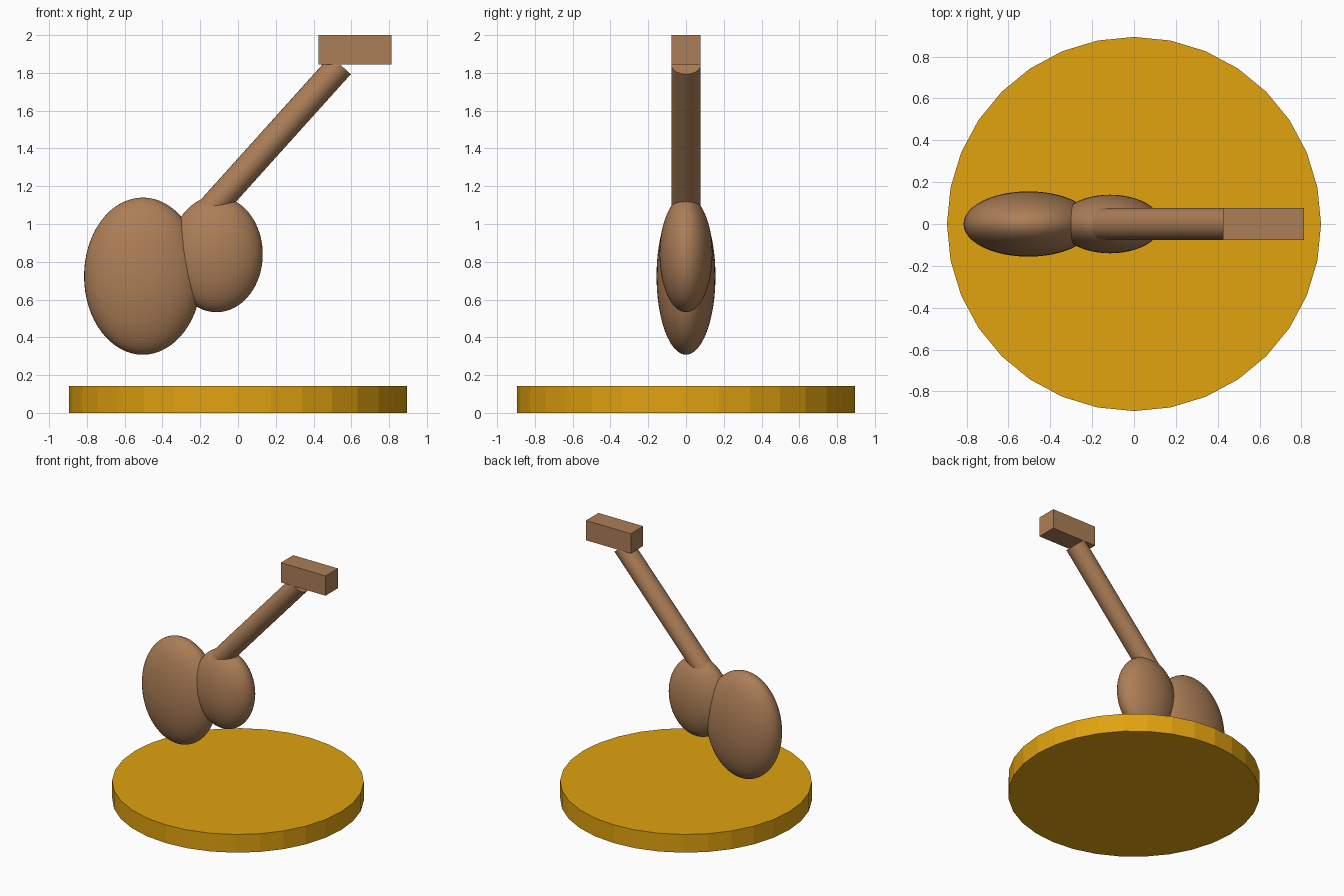
import bpy, math
from mathutils import Vector

if "Cube" in bpy.data.objects:
    bpy.data.objects.remove(bpy.data.objects["Cube"])


def material(name, rgb):
    m = bpy.data.materials.new(name)
    lin = [((c / 255 + 0.055) / 1.055) ** 2.4 if c > 10 else c / 255 / 12.92 for c in rgb]
    m.diffuse_color = (*lin, 1)
    m.use_nodes = True
    m.node_tree.nodes["Principled BSDF"].inputs["Base Color"].default_value = m.diffuse_color
    return m


wood = material("brown wood", (172, 126, 87))
gold = material("dark gold", (225, 162, 15))


def finish(name, mat, smooth=True):
    ob = bpy.context.object
    ob.name = name
    ob.data.materials.append(mat)
    bpy.ops.object.transform_apply(location=False, rotation=False, scale=True)
    if smooth:
        bpy.ops.object.shade_smooth_by_angle(angle=math.radians(30))
    return ob


def ellipsoid(name, centre, radii):
    bpy.ops.mesh.primitive_uv_sphere_add(segments=48, ring_count=32, radius=1, location=centre)
    bpy.context.object.scale = radii
    return finish(name, wood)


# Round display base, faceted rim
bpy.ops.mesh.primitive_cylinder_add(vertices=32, radius=0.894, depth=0.143, location=(0, 0, 0.0715))
finish("base", gold, smooth=False)

# Two overlapping flattened body bouts
ellipsoid("lower_body", (-0.504, 0, 0.724), (0.311, 0.156, 0.416))
ellipsoid("upper_body", (-0.114, 0, 0.84), (0.245, 0.14, 0.307))

# Slanted neck rising from the upper body
top = Vector((0.543, 0, 1.842))
tilt = math.radians(42)
length = 1.08
axis = Vector((math.sin(tilt), 0, math.cos(tilt)))
bpy.ops.mesh.primitive_cylinder_add(vertices=32, radius=1, depth=length,
                                    location=top - axis * length / 2, rotation=(0, tilt, 0))
bpy.context.object.scale = (0.073, 0.077, 1)
finish("neck", wood)

# Block head at the end of the neck
bpy.ops.mesh.primitive_cube_add(size=1, location=(0.619, 0, 1.9225))
bpy.context.object.scale = (0.388, 0.154, 0.155)
finish("head", wood, smooth=False)
